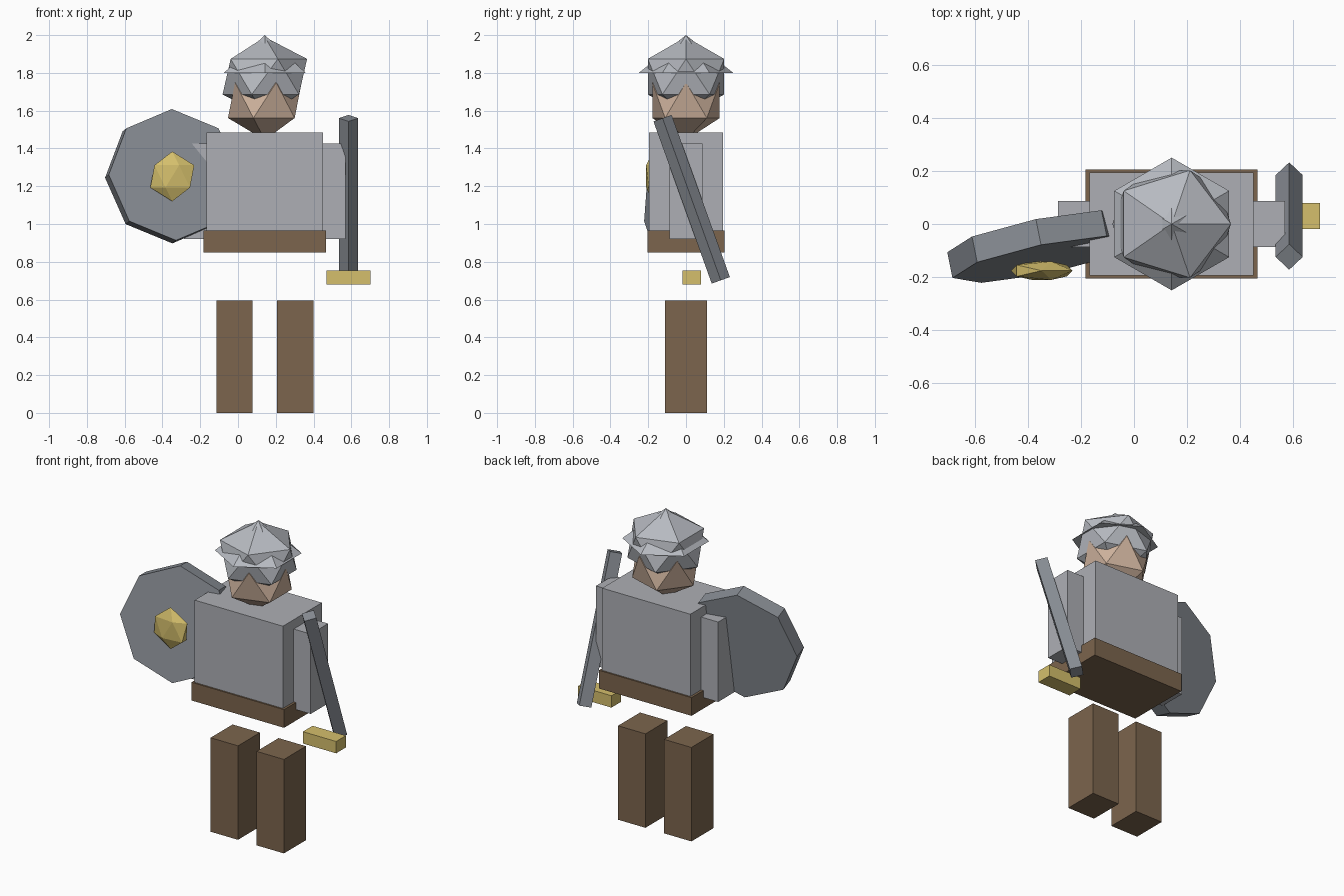
import bpy
from math import pi

if "Cube" in bpy.data.objects:
    bpy.data.objects.remove(bpy.data.objects["Cube"])

CX = 0.142  # body centre line


def material(name, rgb):
    m = bpy.data.materials.new(name)
    m.diffuse_color = (*rgb, 1)
    m.use_nodes = True
    m.node_tree.nodes["Principled BSDF"].inputs["Base Color"].default_value = m.diffuse_color
    return m


LEATHER = material("leather", (0.20, 0.13, 0.075))
SKIN = material("skin", (0.62, 0.45, 0.34))
GOLD = material("brass", (0.66, 0.52, 0.15))
MAIL = material("mail", (0.42, 0.43, 0.46))
STEEL = material("steel", (0.47, 0.49, 0.53))
DARK = material("dark_steel", (0.25, 0.27, 0.30))


def finish(name, mat, scale=(1, 1, 1)):
    ob = bpy.context.object
    ob.name = name
    ob.scale = scale
    ob.data.materials.append(mat)
    return ob


def box(name, mat, centre, size):
    bpy.ops.mesh.primitive_cube_add(size=1, location=centre)
    return finish(name, mat, size)


def gem(name, mat, centre, radii):
    bpy.ops.mesh.primitive_ico_sphere_add(subdivisions=1, radius=1, location=centre)
    return finish(name, mat, radii)


def prism(name, mat, sides, radius, depth, centre, rot):
    bpy.ops.mesh.primitive_cylinder_add(vertices=sides, radius=radius, depth=depth,
                                        location=centre, rotation=rot)
    return finish(name, mat)


# legs and arms, mirrored about the body centre
for side, s in (("left", -1), ("right", 1)):
    box(side + "_leg", LEATHER, (CX + s * 0.161, 0, 0.2975), (0.192, 0.22, 0.595))
    box(side + "_arm", MAIL, (CX + s * 0.35, 0, 1.173), (0.156, 0.174, 0.506))

# torso and belt
box("torso", MAIL, (CX, 0, 1.19), (0.618, 0.39, 0.59))
box("belt", LEATHER, (CX, 0, 0.907), (0.648, 0.41, 0.115))

# head and helmet with a six-sided brim cone
gem("head", SKIN, (CX, 0, 1.655), (0.218, 0.21, 0.21))
gem("helmet", STEEL, (CX, 0, 1.78), (0.25, 0.238, 0.21))
bpy.ops.mesh.primitive_cone_add(vertices=6, radius1=0.25, radius2=0, depth=0.2,
                                location=(CX, 0, 1.9))
finish("helmet_brim", STEEL)

# tilted octagonal shield with boss
prism("shield", DARK, 8, 0.352, 0.1, (-0.349, -0.085, 1.253), (pi / 2 - 0.16, 0, 0.2))
gem("shield_boss", GOLD, (-0.348, -0.176, 1.252), (0.13, 0.041, 0.132))

# sword: diamond-section blade and guard
prism("sword_blade", DARK, 4, 0.051, 0.912, (0.585, 0.03, 1.131), (0.345, 0, 0))
box("sword_guard", GOLD, (0.584, 0.03, 0.717), (0.233, 0.097, 0.075))
